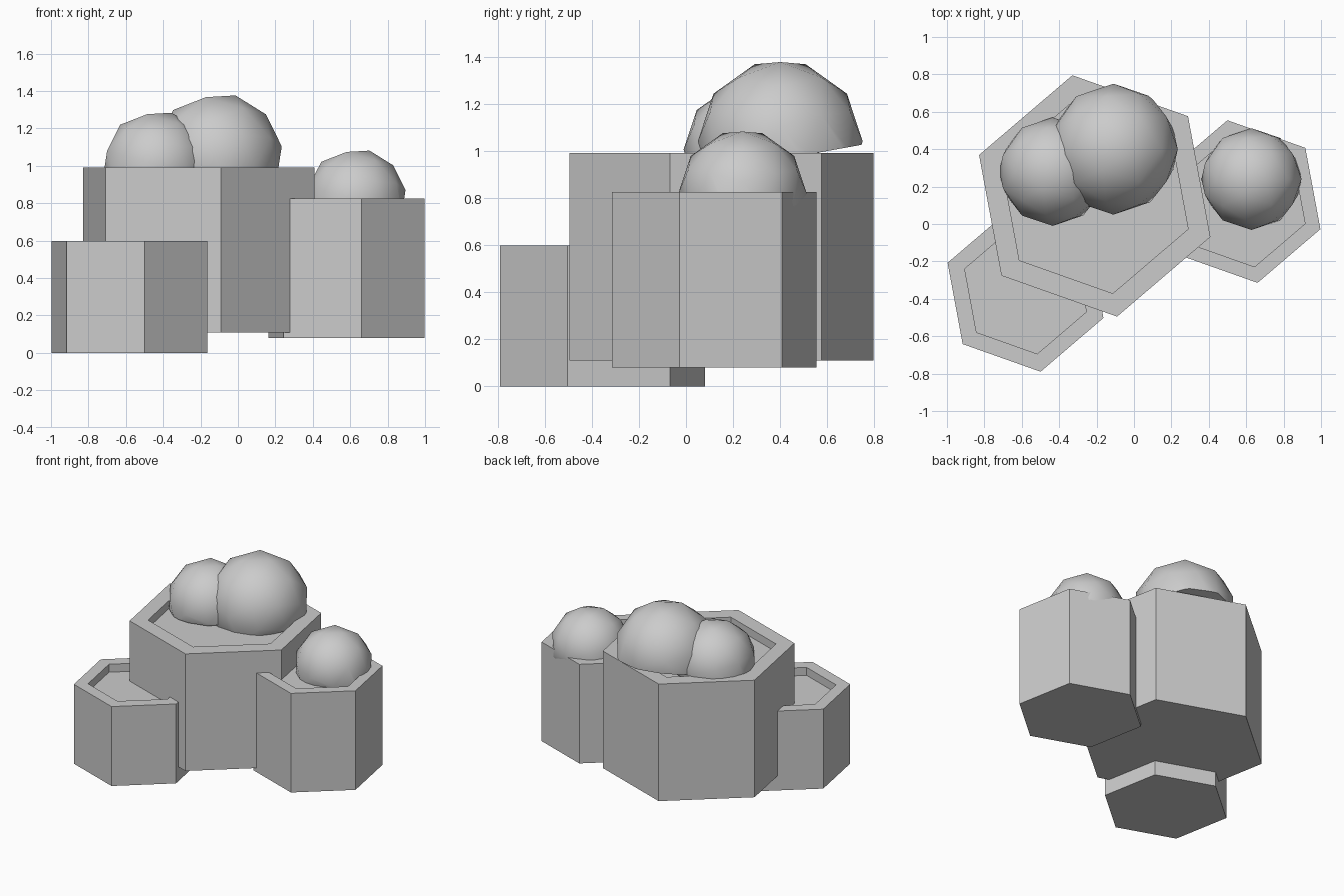
import bpy, bmesh
from math import cos, sin, radians
from mathutils import Vector, Matrix

if "Cube" in bpy.data.objects:
    bpy.data.objects.remove(bpy.data.objects["Cube"])


def finish(name, bm):
    bmesh.ops.recalc_face_normals(bm, faces=bm.faces[:])
    mesh = bpy.data.meshes.new(name)
    bm.to_mesh(mesh)
    bm.free()
    ob = bpy.data.objects.new(name, mesh)
    bpy.context.collection.objects.link(ob)
    return ob


def hex_planter(name, x, y, r, inner_r, z0, z1, depth=0.06):
    """Six-sided block with a shallow recess in its top."""
    bm = bmesh.new()
    rings = []
    for rad, z in ((r, z0), (r, z1), (inner_r, z1), (inner_r, z1 - depth)):
        ring = []
        for i in range(6):
            a = radians(100.5 + 60 * i)
            ring.append(bm.verts.new((x + rad * cos(a), y + rad * sin(a), z)))
        rings.append(ring)
    for a, b in zip(rings, rings[1:]):
        for i in range(6):
            j = (i + 1) % 6
            bm.faces.new((a[i], a[j], b[j], b[i]))
    bm.faces.new(rings[0])
    bm.faces.new(rings[-1])
    return finish(name, bm)


def bush(name, centre, r, turn, slope):
    """Low-poly smooth ball with a slightly tilted flat base."""
    bm = bmesh.new()
    rot = Matrix.Rotation(radians(turn), 4, 'Z') @ Matrix.Rotation(radians(16), 4, 'Y')
    bmesh.ops.create_icosphere(bm, subdivisions=2, radius=r,
                               matrix=Matrix.Translation(centre) @ rot)
    cut = bmesh.ops.bisect_plane(
        bm, geom=bm.verts[:] + bm.edges[:] + bm.faces[:],
        plane_co=Vector(centre) - Vector((0, 0, 0.22 * r)),
        plane_no=Vector((0, -slope, 1)), clear_inner=True)
    edges = [e for e in cut['geom_cut'] if isinstance(e, bmesh.types.BMEdge)]
    bmesh.ops.holes_fill(bm, edges=edges, sides=0)
    ob = finish(name, bm)
    bpy.ops.object.select_all(action='DESELECT')
    ob.select_set(True)
    bpy.context.view_layer.objects.active = ob
    bpy.ops.object.shade_smooth_by_angle(angle=radians(45))
    return ob


# Hexagonal planters
hex_planter("tall_planter", -0.21, 0.15, 0.656, 0.53, 0.11, 0.99)
hex_planter("right_planter", 0.58, 0.12, 0.442, 0.355, 0.08, 0.825)
hex_planter("low_planter", -0.58, -0.355, 0.442, 0.345, 0.0, 0.597)

# Rounded bushes
bush("large_bush", (-0.11, 0.40, 1.04), 0.35, 0, 0.18)
bush("small_bush", (-0.435, 0.28, 1.005), 0.29, 0, 0.0)
bush("right_bush", (0.628, 0.24, 0.82), 0.272, 0, 0.0)
